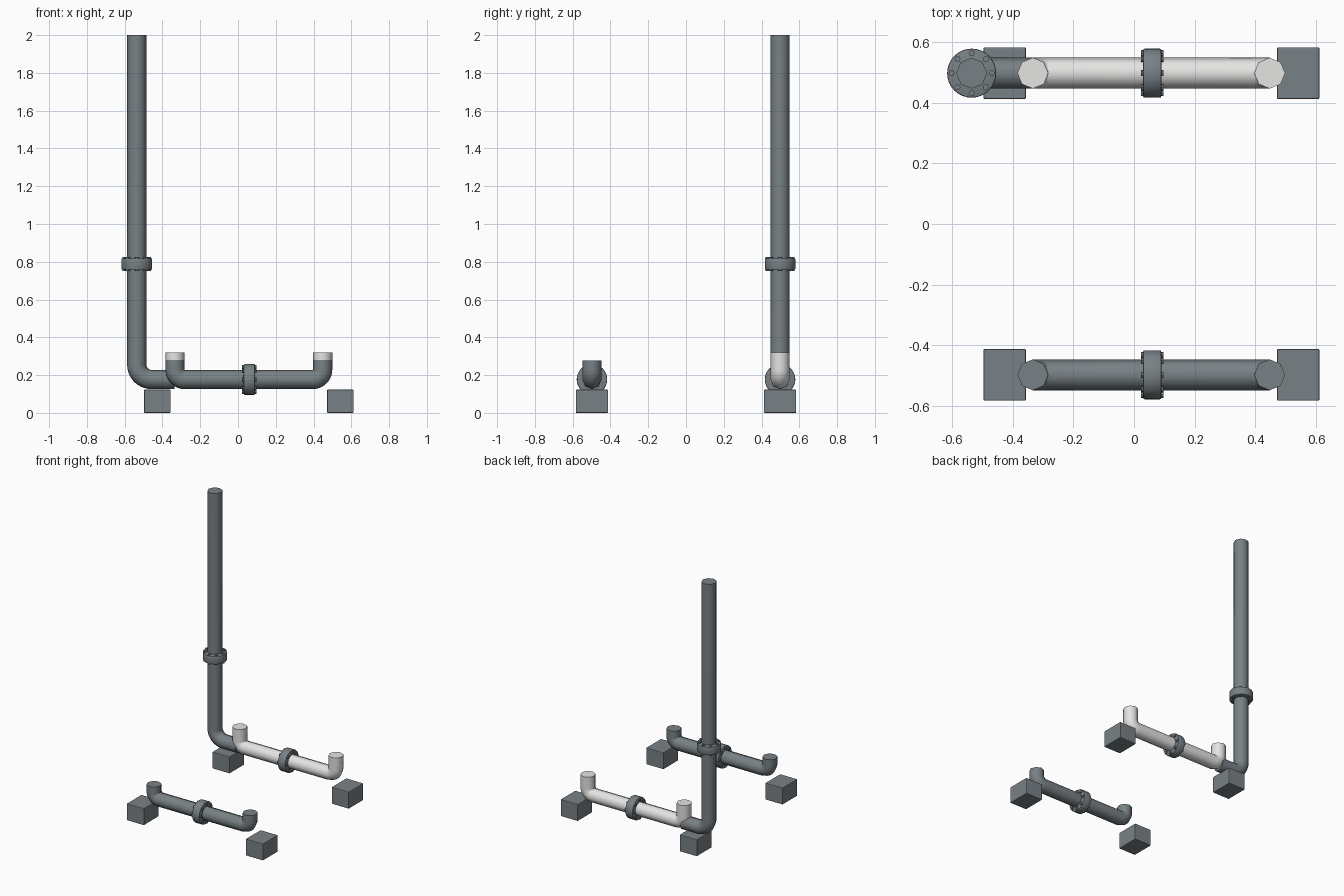
import bpy, bmesh
from math import sin, cos, pi, radians
from mathutils import Matrix, Vector

if "Cube" in bpy.data.objects:
    bpy.data.objects.remove(bpy.data.objects["Cube"])

R = 0.051        # pipe radius
AXIS_Z = 0.177   # height of the level pipes
ROW = 0.498      # distance of each row from the centre


def material(name, rgb):
    m = bpy.data.materials.new(name)
    m.diffuse_color = (*rgb, 1)
    m.use_nodes = True
    m.node_tree.nodes["Principled BSDF"].inputs["Base Color"].default_value = m.diffuse_color
    return m


GREY = material("slate grey", (0.19, 0.22, 0.235))
WHITE = material("off white", (0.78, 0.78, 0.77))


def finish(name, bm, mat, angle):
    bmesh.ops.recalc_face_normals(bm, faces=bm.faces)
    mesh = bpy.data.meshes.new(name)
    bm.to_mesh(mesh)
    bm.free()
    mesh.materials.append(mat)
    ob = bpy.data.objects.new(name, mesh)
    bpy.context.collection.objects.link(ob)
    if angle:
        bpy.ops.object.select_all(action='DESELECT')
        ob.select_set(True)
        bpy.context.view_layer.objects.active = ob
        bpy.ops.object.shade_smooth_by_angle(angle=radians(angle))
    return ob


def pipe(name, corners, bend, y, mat, sides=8, steps=10):
    """Eight-sided pipe along (x, z) corners with rounded right-angle bends."""
    pts = [Vector(c) for c in corners]
    path = [(pts[0], (pts[1] - pts[0]).normalized())]
    for a, b, c in zip(pts, pts[1:], pts[2:]):
        d0, d1 = (b - a).normalized(), (c - b).normalized()
        centre = b - d0 * bend + d1 * bend
        for i in range(steps + 1):
            t = i / steps * pi / 2
            path.append((centre - d1 * bend * cos(t) + d0 * bend * sin(t),
                         d0 * cos(t) + d1 * sin(t)))
    path.append((pts[-1], (pts[-1] - pts[-2]).normalized()))
    bm = bmesh.new()
    rings = []
    for p, t in path:
        ring = []
        for k in range(sides):
            a = 2 * pi * k / sides
            ring.append(bm.verts.new((p.x - t.y * R * cos(a), y + R * sin(a),
                                      p.y + t.x * R * cos(a))))
        rings.append(ring)
    for r0, r1 in zip(rings, rings[1:]):
        for k in range(sides):
            j = (k + 1) % sides
            bm.faces.new((r0[k], r0[j], r1[j], r1[k]))
    bm.faces.new(rings[0])
    bm.faces.new(rings[-1])
    return finish(name, bm, mat, 60)


def flange(name, loc, along_x):
    """Bevelled collar with eight bolts passing through it."""
    bm = bmesh.new()
    bmesh.ops.create_cone(bm, cap_ends=True, segments=32, radius1=0.081,
                          radius2=0.081, depth=0.06)
    rims = [e for e in bm.edges if abs(e.verts[0].co.z - e.verts[1].co.z) < 1e-5]
    bmesh.ops.bevel(bm, geom=rims, offset=0.005, segments=2, profile=0.5,
                    affect='EDGES')
    for k in range(8):
        a = k * pi / 4
        bmesh.ops.create_cone(
            bm, cap_ends=True, segments=8, radius1=0.01, radius2=0.01, depth=0.075,
            matrix=Matrix.Translation((0.066 * cos(a), 0.066 * sin(a), 0)))
    turn = Matrix.Rotation(pi / 2, 4, 'Y') if along_x else Matrix()
    bmesh.ops.transform(bm, matrix=Matrix.Translation(loc) @ turn, verts=bm.verts)
    return finish(name, bm, GREY, 40)


def block(name, x, y):
    """Support block with softened edges."""
    bm = bmesh.new()
    bmesh.ops.create_cube(bm, size=1)
    bmesh.ops.transform(bm, verts=bm.verts, matrix=Matrix.Translation((x, y, 0.0615))
                        @ Matrix.Diagonal((0.14, 0.171, 0.123, 1)))
    bmesh.ops.bevel(bm, geom=bm.edges[:], offset=0.004, segments=2, profile=0.5,
                    affect='EDGES')
    return finish(name, bm, GREY, 0)


# Two rows: U-shaped pipe, collar and a pair of support blocks
for row, y, top, mat in (("front", -ROW, 0.277, GREY), ("back", ROW, 0.32, WHITE)):
    pipe(row + "_pipe", [(-0.334, top), (-0.334, AXIS_Z), (0.448, AXIS_Z), (0.448, top)],
         0.0515, y, mat)
    flange(row + "_flange", (0.06, y, AXIS_Z), True)
    block(row + "_left_block", -0.427, y)
    block(row + "_right_block", 0.542, y)

# Tall riser feeding the back row
pipe("riser_pipe", [(-0.536, 2.0), (-0.536, AXIS_Z), (-0.335, AXIS_Z)], 0.078, ROW, GREY)
flange("riser_flange", (-0.536, ROW, 0.788), False)
